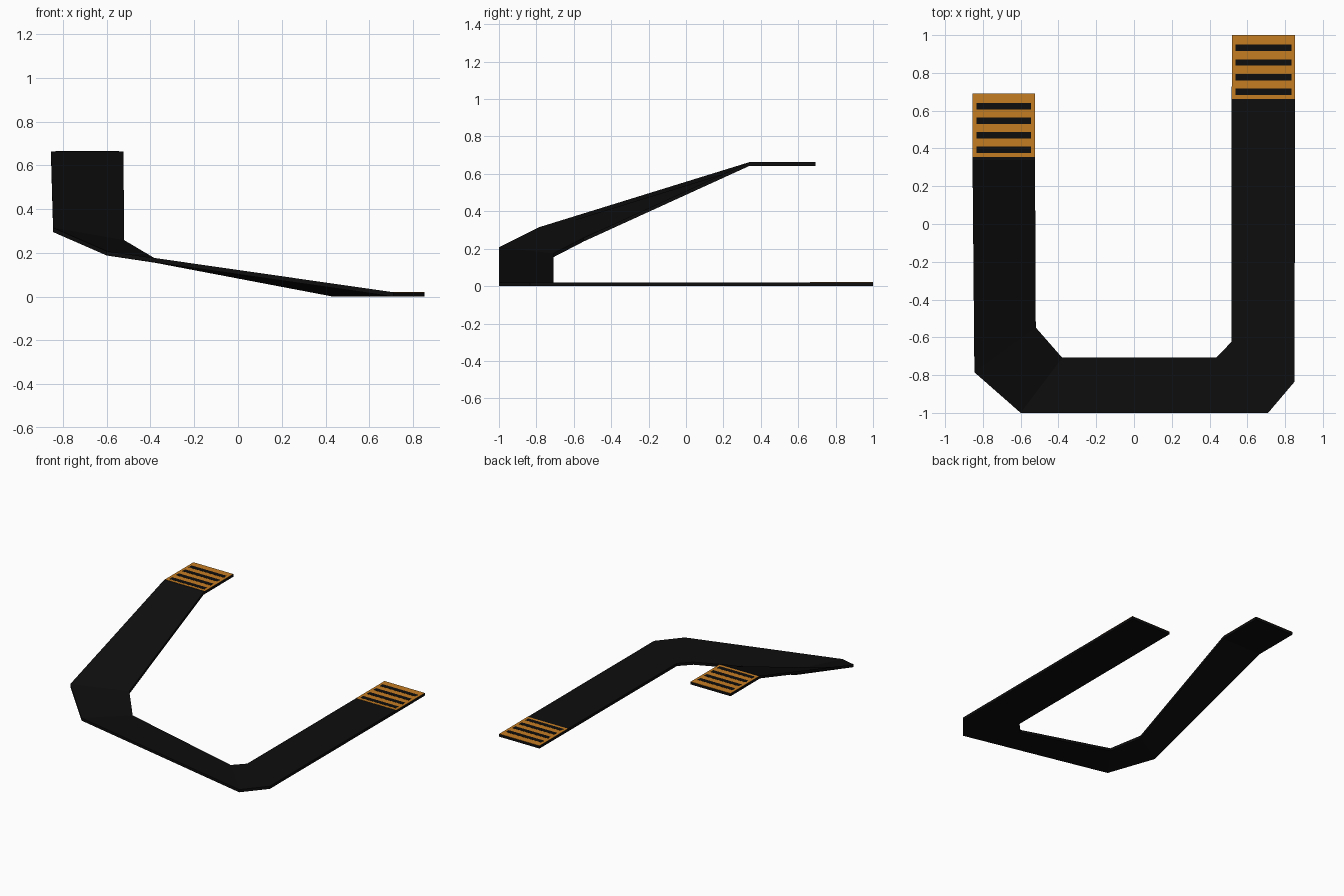
import bpy
import bmesh

if "Cube" in bpy.data.objects:
    bpy.data.objects.remove(bpy.data.objects["Cube"])


def material(name, rgb):
    m = bpy.data.materials.new(name)
    m.diffuse_color = (*rgb, 1.0)
    m.use_nodes = True
    m.node_tree.nodes["Principled BSDF"].inputs["Base Color"].default_value = m.diffuse_color
    return m


BLACK = material("matte black", (0.004, 0.004, 0.004))
GOLD = material("copper gold", (0.56, 0.205, 0.016))
THICK = 0.02


def finish(name, bm, mat):
    bmesh.ops.recalc_face_normals(bm, faces=bm.faces)
    me = bpy.data.meshes.new(name)
    bm.to_mesh(me)
    bm.free()
    me.materials.append(mat)
    ob = bpy.data.objects.new(name, me)
    bpy.context.collection.objects.link(ob)
    return ob


def plate(name, x0, x1, y0, y1, z0, z1, mat):
    bm = bmesh.new()
    bmesh.ops.create_cube(bm, size=1)
    for v in bm.verts:
        v.co = (x1 if v.co.x > 0 else x0,
                y1 if v.co.y > 0 else y0,
                z1 if v.co.z > 0 else z0)
    return finish(name, bm, mat)


# Folded ribbon: stations of (outer edge, inner edge), underside positions
stations = [
    ((0.853, 1.0, 0), (0.518, 1.0, 0)),
    ((0.85, -0.835, 0), (0.515, -0.625, 0)),
    ((0.71, -1.0, 0), (0.435, -0.708, 0)),
    ((-0.60, -1.0, 0.188), (-0.38, -0.708, 0.155)),
    ((-0.845, -0.785, 0.295), (-0.52, -0.548, 0.238)),
    ((-0.855, 0.34, 0.643), (-0.524, 0.34, 0.643)),
    ((-0.855, 0.692, 0.643), (-0.524, 0.692, 0.643)),
]
bm = bmesh.new()
rings = []
for outer, inner in stations:
    up = [(p[0], p[1], p[2] + THICK) for p in (inner, outer)]
    rings.append([bm.verts.new(p) for p in (outer, inner, *up)])
for a, b in zip(rings, rings[1:]):
    for i in range(4):
        j = (i + 1) % 4
        bm.faces.new((a[i], a[j], b[j], b[i]))
bm.faces.new(rings[0])
bm.faces.new(rings[-1])
finish("ribbon_cable", bm, BLACK)

# Gold contact pads with four dark slots at each end
for side, x0, x1, y0, y1, top in (
        ("right", 0.518, 0.853, 0.662, 1.0, THICK),
        ("left", -0.855, -0.524, 0.355, 0.692, 0.643 + THICK)):
    plate(f"{side}_contact_pad", x0, x1, y0, y1, top - 0.001, top + 0.001, GOLD)
    for i in range(4):
        yc = y1 - 0.068 - i * 0.077
        plate(f"{side}_contact_slot_{i + 1}", x0 + 0.02, x1 - 0.02,
              yc - 0.017, yc + 0.017, top, top + 0.0018, BLACK)
